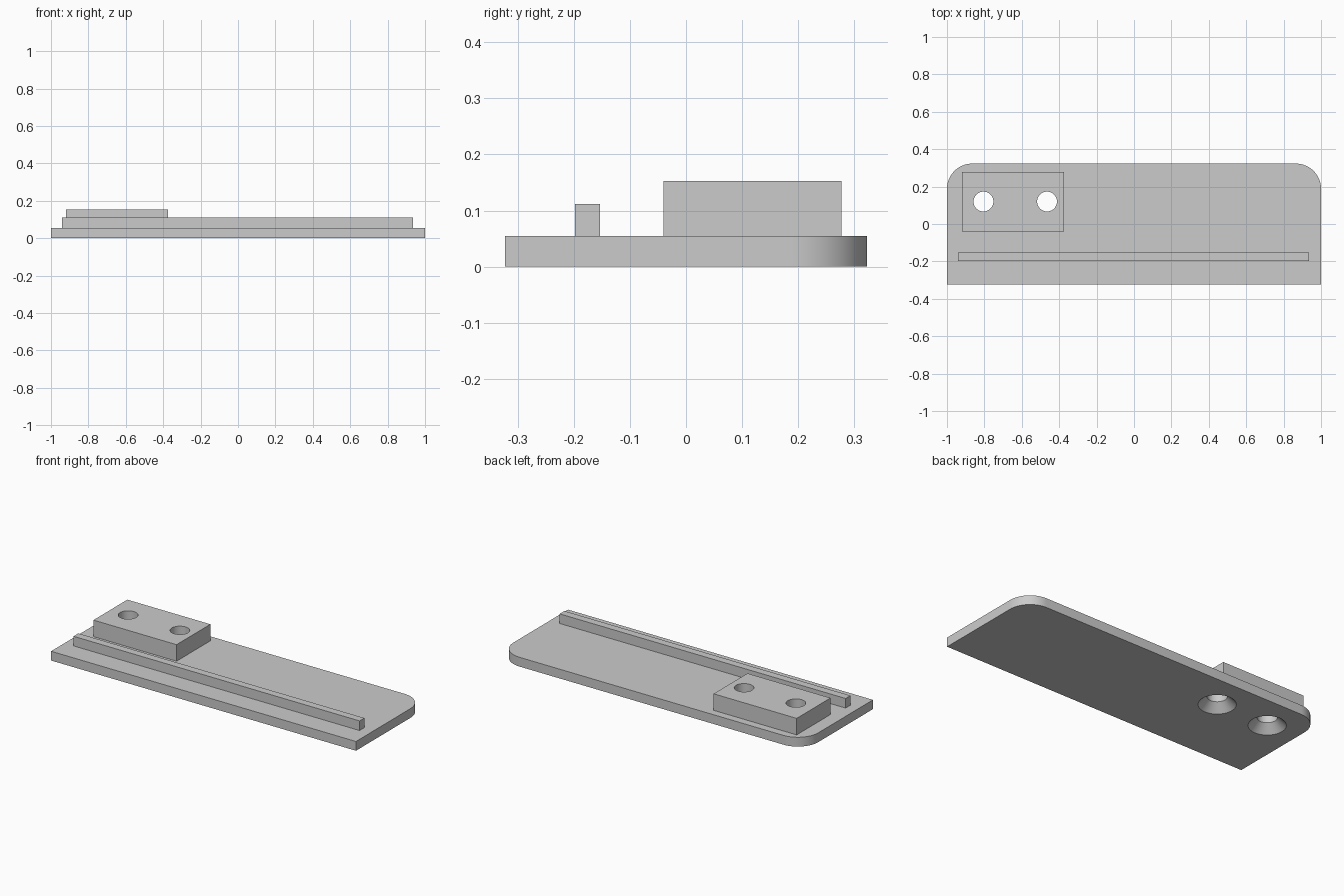
import bpy
import bmesh
from math import cos, sin, pi, radians

cube = bpy.data.objects.get("Cube")
if cube:
    bpy.data.objects.remove(cube, do_unlink=True)

# Single grey finish
grey = bpy.data.materials.new("plain grey")
grey.use_nodes = True
colour = (0.6, 0.6, 0.6, 1)
grey.diffuse_color = colour
grey.node_tree.nodes["Principled BSDF"].inputs["Base Color"].default_value = colour

PLATE_TOP = 0.055
HALF_DEPTH = 0.323
CORNER = 0.135
HOLES = [(-0.805, 0.12), (-0.465, 0.12)]


def finish(name, bm):
    bmesh.ops.recalc_face_normals(bm, faces=bm.faces)
    mesh = bpy.data.meshes.new(name)
    bm.to_mesh(mesh)
    bm.free()
    mesh.materials.append(grey)
    obj = bpy.data.objects.new(name, mesh)
    bpy.context.collection.objects.link(obj)
    return obj


def prism(name, outline, z0, z1):
    """Extrude a flat outline from z0 up to z1."""
    bm = bmesh.new()
    face = bm.faces.new([bm.verts.new((x, y, z0)) for x, y in outline])
    grown = bmesh.ops.extrude_face_region(bm, geom=[face])["geom"]
    top = [v for v in grown if isinstance(v, bmesh.types.BMVert)]
    bmesh.ops.translate(bm, verts=top, vec=(0, 0, z1 - z0))
    return finish(name, bm)


def box_outline(x0, x1, y0, y1):
    return [(x0, y0), (x1, y0), (x1, y1), (x0, y1)]


def lathe(name, profile, centre, sides=48):
    """Closed solid of revolution from (radius, z) rings."""
    bm = bmesh.new()
    rings = [[bm.verts.new((centre[0] + r * cos(2 * pi * i / sides),
                            centre[1] + r * sin(2 * pi * i / sides), z))
              for i in range(sides)] for r, z in profile]
    for low, high in zip(rings, rings[1:]):
        for i in range(sides):
            j = (i + 1) % sides
            bm.faces.new((low[i], low[j], high[j], high[i]))
    bm.faces.new(rings[0])
    bm.faces.new(rings[-1])
    return finish(name, bm)


# Base plate with the two back corners rounded
outline = [(-1, -HALF_DEPTH), (1, -HALF_DEPTH)]
for side, start in ((1, 0), (-1, pi / 2)):
    for i in range(17):
        a = start + pi / 2 * i / 16
        outline.append((side * (1 - CORNER) + CORNER * cos(a),
                        HALF_DEPTH - CORNER + CORNER * sin(a)))
plate = prism("base_plate", outline, 0, PLATE_TOP)

# Mounting block and long guide rail
block = prism("mounting_block", box_outline(-0.92, -0.375, -0.04, 0.277),
              PLATE_TOP, 0.153)
rail = prism("guide_rail", box_outline(-0.94, 0.936, -0.198, -0.153),
             PLATE_TOP, 0.112)

# Screw holes, countersunk from below
sink = [(0.11, -0.01), (0.053, 0.047), (0.053, 0.25)]
for centre in HOLES:
    cutter = lathe("hole_cutter", sink, centre)
    cutter.hide_render = True
    for part in (plate, block):
        mod = part.modifiers.new("screw_hole", "BOOLEAN")
        mod.operation = "DIFFERENCE"
        mod.solver = "EXACT"
        mod.object = cutter
        bpy.context.view_layer.objects.active = part
        bpy.ops.object.modifier_apply(modifier=mod.name)
    bpy.data.objects.remove(cutter, do_unlink=True)

# Smooth the round walls, keep the edges crisp
bpy.ops.object.select_all(action="DESELECT")
for part in (plate, block):
    part.select_set(True)
bpy.context.view_layer.objects.active = plate
bpy.ops.object.shade_smooth_by_angle(angle=radians(30))
